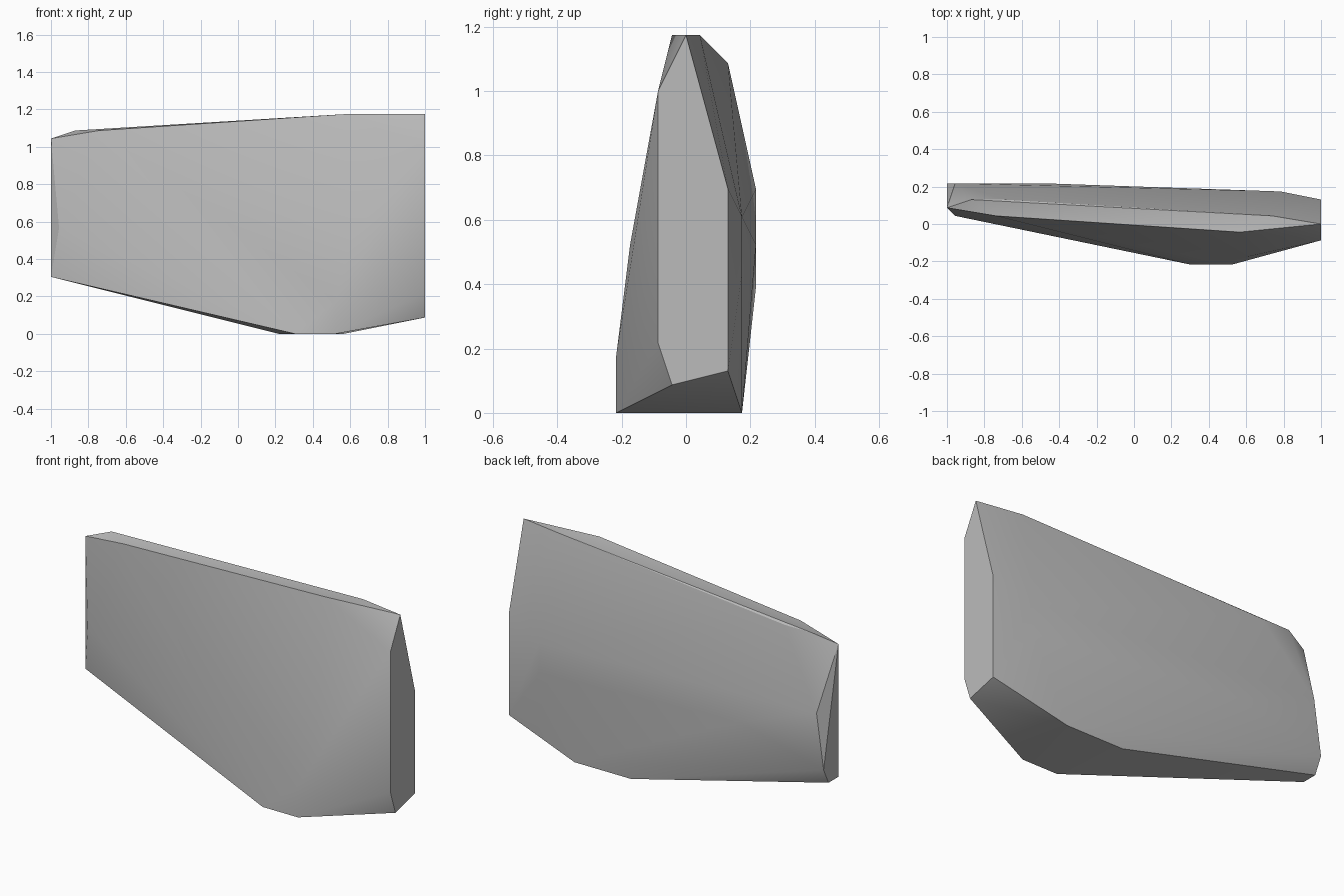
import bpy
import bmesh
import math

if "Cube" in bpy.data.objects:
    bpy.data.objects.remove(bpy.data.objects["Cube"], do_unlink=True)

UNIT = 1 / 23  # the slab's corners sit on a regular lattice

# Corner groups of the faceted slab, in lattice steps
left_end = [(23, 0, 27), (23, -2, 23), (23, -2, 5), (23, -1, 2), (23, 3, 3), (23, 3, 16)]
right_end = [(-23, 2, 24), (-23, 2, 7), (-23, 4, 7), (-23, 5, 9), (-22, 5, 16), (-22, 1, 13)]
top_ridge = [(13, -1, 27), (17, 1, 27), (-20, 3, 25), (-16, 3, 25), (-17, 1, 25)]
base_corners = [(7, -5, 0), (12, -5, 0), (5, 4, 0), (13, 4, 0)]
front_bulge = [(12, -5, 4), (14, -4, 12)]
back_bulge = [(18, 4, 14), (18, 4, 10), (-11, 5, 12)]


def make_material(name, color):
    mat = bpy.data.materials.new(name)
    mat.use_nodes = True
    mat.diffuse_color = color
    shader = next(n for n in mat.node_tree.nodes if n.type == "BSDF_PRINCIPLED")
    shader.inputs["Base Color"].default_value = color
    return mat


def make_hull(name, corners, material):
    """Wrap the corners in a convex shell and merge its coplanar triangles."""
    bm = bmesh.new()
    for corner in corners:
        bm.verts.new([step * UNIT for step in corner])
    result = bmesh.ops.convex_hull(bm, input=bm.verts[:])
    loose = [v for v in bm.verts if not v.link_faces]
    bmesh.ops.delete(bm, geom=loose, context="VERTS")
    bmesh.ops.dissolve_limit(bm, angle_limit=math.radians(0.2),
                             verts=bm.verts[:], edges=bm.edges[:])
    bmesh.ops.recalc_face_normals(bm, faces=bm.faces[:])
    mesh = bpy.data.meshes.new(name)
    bm.to_mesh(mesh)
    bm.free()
    mesh.materials.append(material)
    obj = bpy.data.objects.new(name, mesh)
    bpy.context.collection.objects.link(obj)
    return obj


# Stone slab: smooth broad sides, crisp chamfered rim
grey = make_material("stone grey", (0.5, 0.5, 0.5, 1))
slab = make_hull("stone_slab", left_end + right_end + top_ridge
                 + base_corners + front_bulge + back_bulge, grey)
bpy.ops.object.select_all(action="DESELECT")
slab.select_set(True)
bpy.context.view_layer.objects.active = slab
bpy.ops.object.shade_smooth_by_angle(angle=math.radians(30))
